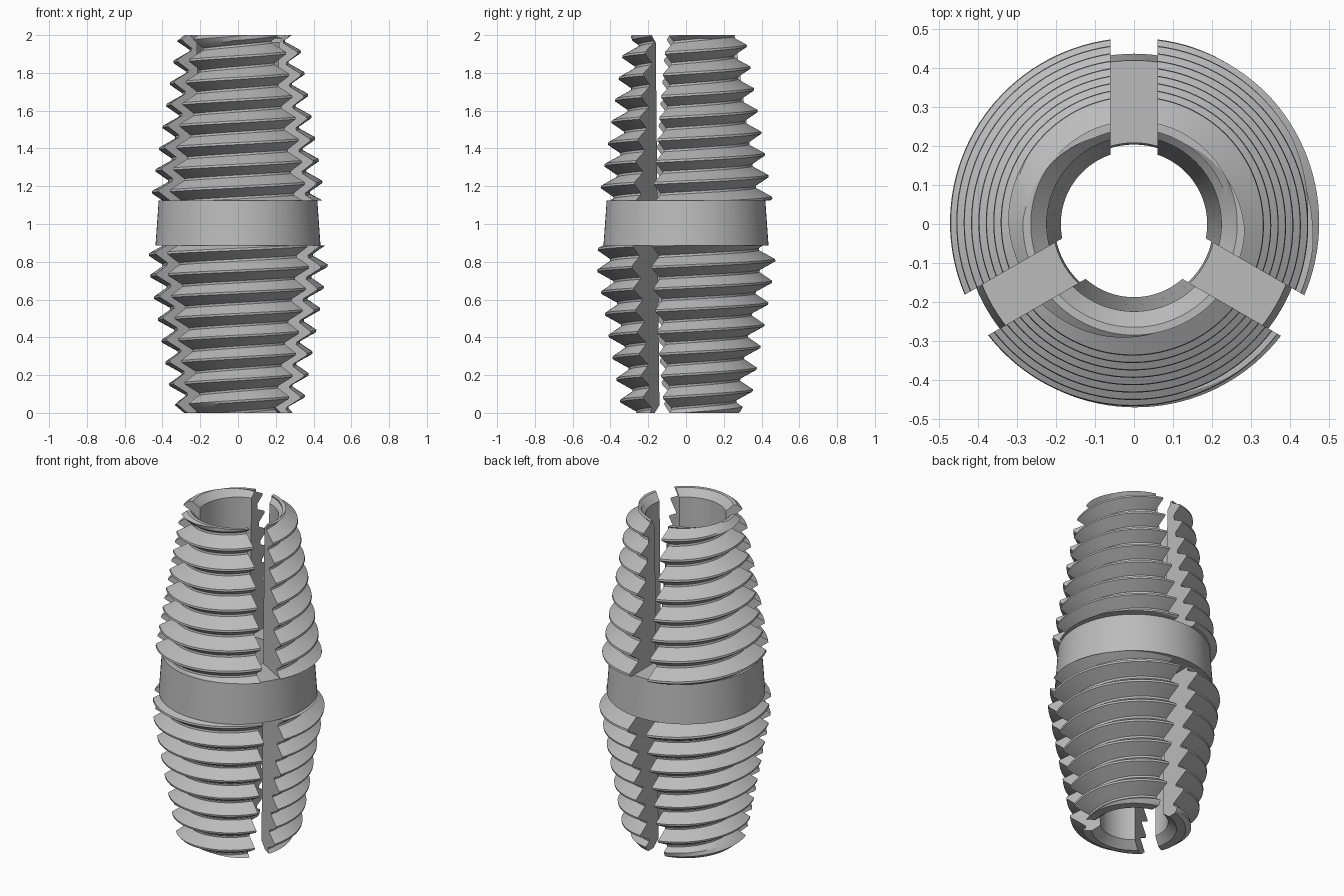
import bpy
import bmesh
import math

cube = bpy.data.objects.get("Cube")
if cube:
    bpy.data.objects.remove(cube, do_unlink=True)

PITCH = 0.115
DEPTH = 0.075
SLOT_HALF = 0.06
COLLAR_LOW, COLLAR_HIGH = 0.885, 1.125
HEIGHT = 2.0

grey = bpy.data.materials.new("plain_grey")
grey.use_nodes = True
grey.diffuse_color = (0.5, 0.5, 0.5, 1)
grey.node_tree.nodes["Principled BSDF"].inputs["Base Color"].default_value = (0.5, 0.5, 0.5, 1)


def bore(z):
    """Slightly conical bore radius."""
    return 0.187 + 0.019 * z


def finish(bm, name):
    bmesh.ops.recalc_face_normals(bm, faces=bm.faces[:])
    mesh = bpy.data.meshes.new(name)
    bm.to_mesh(mesh)
    bm.free()
    mesh.materials.append(grey)
    obj = bpy.data.objects.new(name, mesh)
    bpy.context.collection.objects.link(obj)
    bpy.ops.object.select_all(action='DESELECT')
    obj.select_set(True)
    bpy.context.view_layer.objects.active = obj
    bpy.ops.object.shade_smooth_by_angle(angle=math.radians(25))


def bridge(bm, loop_a, loop_b):
    n = len(loop_a)
    for i in range(n):
        j = (i + 1) % n
        bm.faces.new((loop_a[i], loop_a[j], loop_b[j], loop_b[i]))


def threaded_jaw(name, start, low, high, crest_z, envelope, inner):
    """One third of a threaded tapered sleeve, with parallel slot walls."""
    span = math.radians(120)
    steps = 36
    first = math.floor((low - crest_z) / PITCH) - 2
    last = math.ceil((high - crest_z) / PITCH) + 1
    fractions = (-0.05, 0.05, 0.25, 0.45, 0.55, 0.75)

    def radius(z, turn):
        u = ((z - crest_z) / PITCH - turn) % 1.0
        d = min(u, 1 - u)
        cut = DEPTH * min(1, max(0, (d - 0.05) / 0.4))
        chamfer = 0.285 + 1.2 * min(z, HEIGHT - z)
        return min(envelope(z) - cut, chamfer)

    bm = bmesh.new()
    loops = []
    for s in range(steps + 1):
        t = s / steps
        turn = (start + span * t) / math.tau
        section = []
        for k in range(first, last + 1):
            for f in fractions:
                z = min(high, max(low, crest_z + PITCH * (k + f + turn)))
                section.append((radius(z, turn), z))
        section += inner
        loop = []
        for r, z in section:
            edge = math.asin(SLOT_HALF / r)
            a = start + edge + (span - 2 * edge) * t
            loop.append(bm.verts.new((r * math.cos(a), r * math.sin(a), z)))
        loops.append(loop)
    for a, b in zip(loops, loops[1:]):
        bridge(bm, a, b)
    # merge the clamped thread ends, then close the slot walls
    bmesh.ops.remove_doubles(bm, verts=bm.verts[:], dist=0.0002)
    rim = [e for e in bm.edges if e.is_boundary]
    bmesh.ops.holes_fill(bm, edges=rim, sides=0)
    finish(bm, name)


def upper_envelope(z):
    return 0.455 - 0.165 * (z - 1.17)


def lower_envelope(z):
    return 0.478 - 0.175 * abs(0.8 - z)


upper_inner = [(0.265, HEIGHT), (bore(1.96), 1.96), (bore(COLLAR_HIGH), COLLAR_HIGH)]
lower_inner = [(bore(COLLAR_LOW), COLLAR_LOW), (bore(0.04), 0.04), (0.235, 0)]

# Three threaded jaws above and below the collar
for label, degrees in (("left_front", 210), ("right", 90), ("left", 330)):
    start = math.radians(degrees)
    place = "front" if label == "left_front" else label
    threaded_jaw("upper_jaw_" + place, start, COLLAR_HIGH, HEIGHT,
                 1.225, upper_envelope, upper_inner)
    threaded_jaw("lower_jaw_" + place, start, 0, COLLAR_LOW,
                 0.78, lower_envelope, lower_inner)

# Plain tapered collar
bm = bmesh.new()
profile = [(0.437, COLLAR_LOW), (0.42, COLLAR_HIGH),
           (bore(COLLAR_HIGH), COLLAR_HIGH), (bore(COLLAR_LOW), COLLAR_LOW)]
rings = []
for i in range(108):
    a = math.tau * i / 108
    rings.append([bm.verts.new((r * math.cos(a), r * math.sin(a), z)) for r, z in profile])
for i, ring in enumerate(rings):
    bridge(bm, ring, rings[(i + 1) % len(rings)])
finish(bm, "collar")
